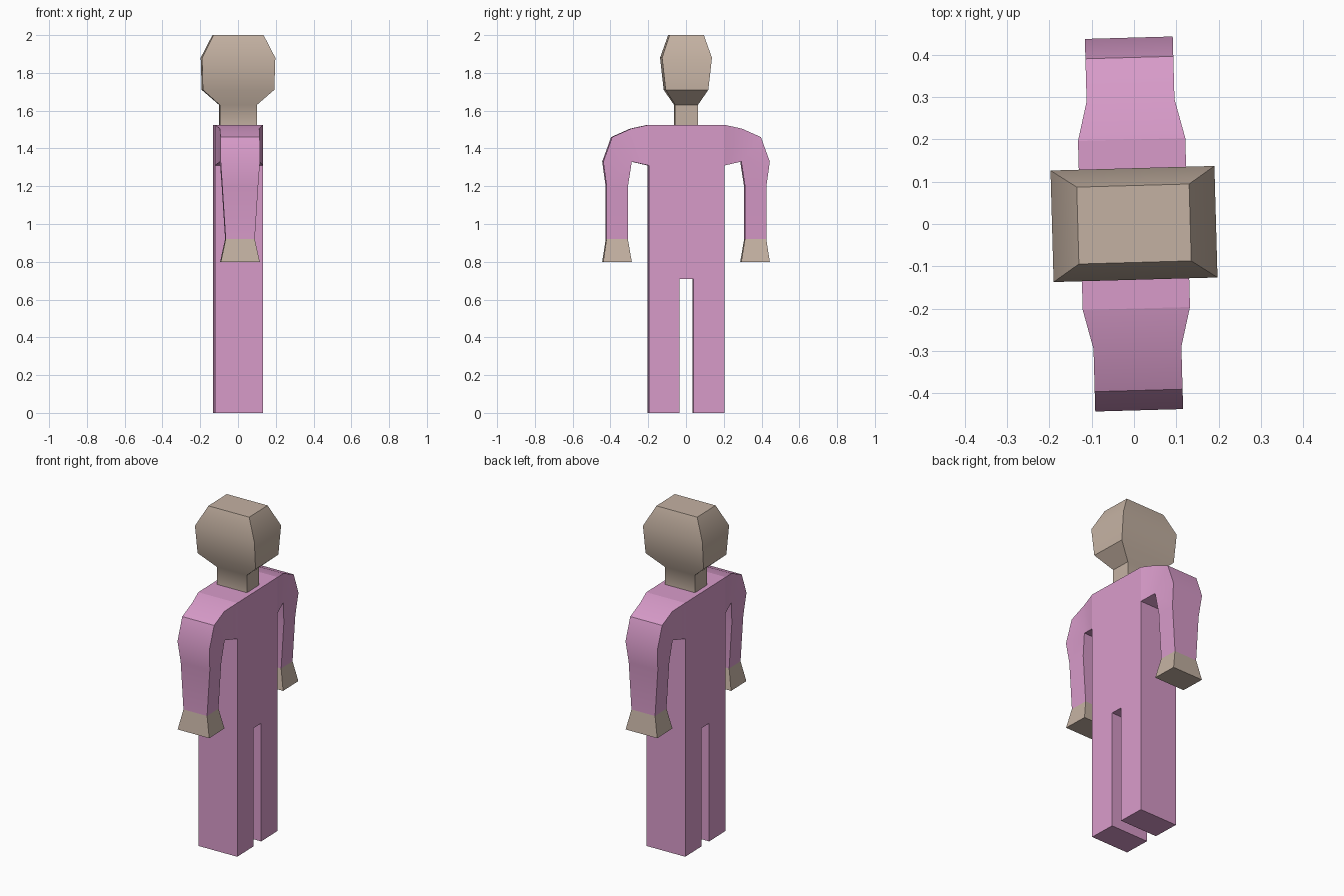
import bpy, bmesh, math

if "Cube" in bpy.data.objects:
    bpy.data.objects.remove(bpy.data.objects["Cube"])

YAW = math.radians(1.6)  # the whole figure is turned slightly


def material(name, rgb):
    m = bpy.data.materials.new(name)
    m.diffuse_color = (*rgb, 1)
    m.use_nodes = True
    m.node_tree.nodes["Principled BSDF"].inputs["Base Color"].default_value = m.diffuse_color
    return m


CLOTH = material("pink_cloth", (0.69, 0.33, 0.59))
SKIN = material("tan_skin", (0.55, 0.44, 0.36))


def finish(bm, name, mat):
    bmesh.ops.remove_doubles(bm, verts=bm.verts[:], dist=1e-4)
    bmesh.ops.recalc_face_normals(bm, faces=bm.faces[:])
    mesh = bpy.data.meshes.new(name)
    bm.to_mesh(mesh)
    bm.free()
    mesh.materials.append(mat)
    ob = bpy.data.objects.new(name, mesh)
    bpy.context.collection.objects.link(ob)
    ob.rotation_euler.z = YAW
    bpy.ops.object.select_all(action='DESELECT')
    ob.select_set(True)
    bpy.context.view_layer.objects.active = ob
    bpy.ops.object.shade_smooth_by_angle(angle=math.radians(45))
    return ob


def loft(name, sections, mat, cap_end=True):
    """Each section: (inner (hx, y, z), outer (hx, y, z)), a bar mirrored in x."""
    bm = bmesh.new()
    rings = []
    for (ha, ya, za), (hb, yb, zb) in sections:
        pts = [(-ha, ya, za), (ha, ya, za), (hb, yb, zb), (-hb, yb, zb)]
        rings.append([bm.verts.new(p) for p in pts])
    for a, b in zip(rings, rings[1:]):
        for i in range(4):
            j = (i + 1) % 4
            # sections that share their inner edge make no inner face
            if (a[i].co - b[i].co).length < 1e-5 and (a[j].co - b[j].co).length < 1e-5:
                continue
            bm.faces.new((a[i], a[j], b[j], b[i]))
    if cap_end:
        bm.faces.new(rings[-1])
    return finish(bm, name, mat)


# Head and neck: (half x, half y, z)
head = [(0.098, 0.06, 1.525), (0.098, 0.06, 1.63), (0.189, 0.113, 1.71),
        (0.194, 0.132, 1.88), (0.133, 0.091, 2.0)]
loft("head_and_neck", [((hx, -hy, z), (hx, hy, z)) for hx, hy, z in head], SKIN)

# Torso and legs: one outline pushed through the depth
half = [(0.2, 1.525), (0.2, 1.31), (0.2, 0), (0.037, 0), (0.037, 0.71)]
outline = half + [(-y, z) for y, z in reversed(half)]
bm = bmesh.new()
face = bm.faces.new([bm.verts.new((-0.127, y, z)) for y, z in outline])
res = bmesh.ops.extrude_face_region(bm, geom=[face], use_keep_orig=True)
moved = [v for v in res["geom"] if isinstance(v, bmesh.types.BMVert)]
bmesh.ops.translate(bm, verts=moved, vec=(0.254, 0, 0))
# open the torso where the arms join
joins = [f for f in bm.faces if len(f.verts) == 4
         and abs(f.calc_center_median().z - 1.4175) < 0.01]
bmesh.ops.delete(bm, geom=joins, context='FACES')
finish(bm, "torso_and_legs", CLOTH)

# Arms: inner and outer edges from shoulder to wrist, then the hands
armpit = (0.104, 0.29, 1.33)
wrist = ((0.077, 0.31, 0.92), (0.077, 0.423, 0.92))
arm = [((0.127, 0.2, 1.31), (0.127, 0.2, 1.525)),
       (armpit, (0.104, 0.293, 1.505)),
       (armpit, (0.104, 0.394, 1.46)),
       (armpit, (0.104, 0.441, 1.33)),
       ((0.095, 0.31, 1.2), (0.095, 0.423, 1.2)),
       wrist]
hand = [wrist, ((0.103, 0.29, 0.8), (0.103, 0.441, 0.8))]
for side, s in (("left", 1), ("right", -1)):
    def flip(sections):
        return [tuple((h, s * y, z) for h, y, z in sec) for sec in sections]
    loft(side + "_sleeve", flip(arm), CLOTH, cap_end=False)
    loft(side + "_hand", flip(hand), SKIN)
